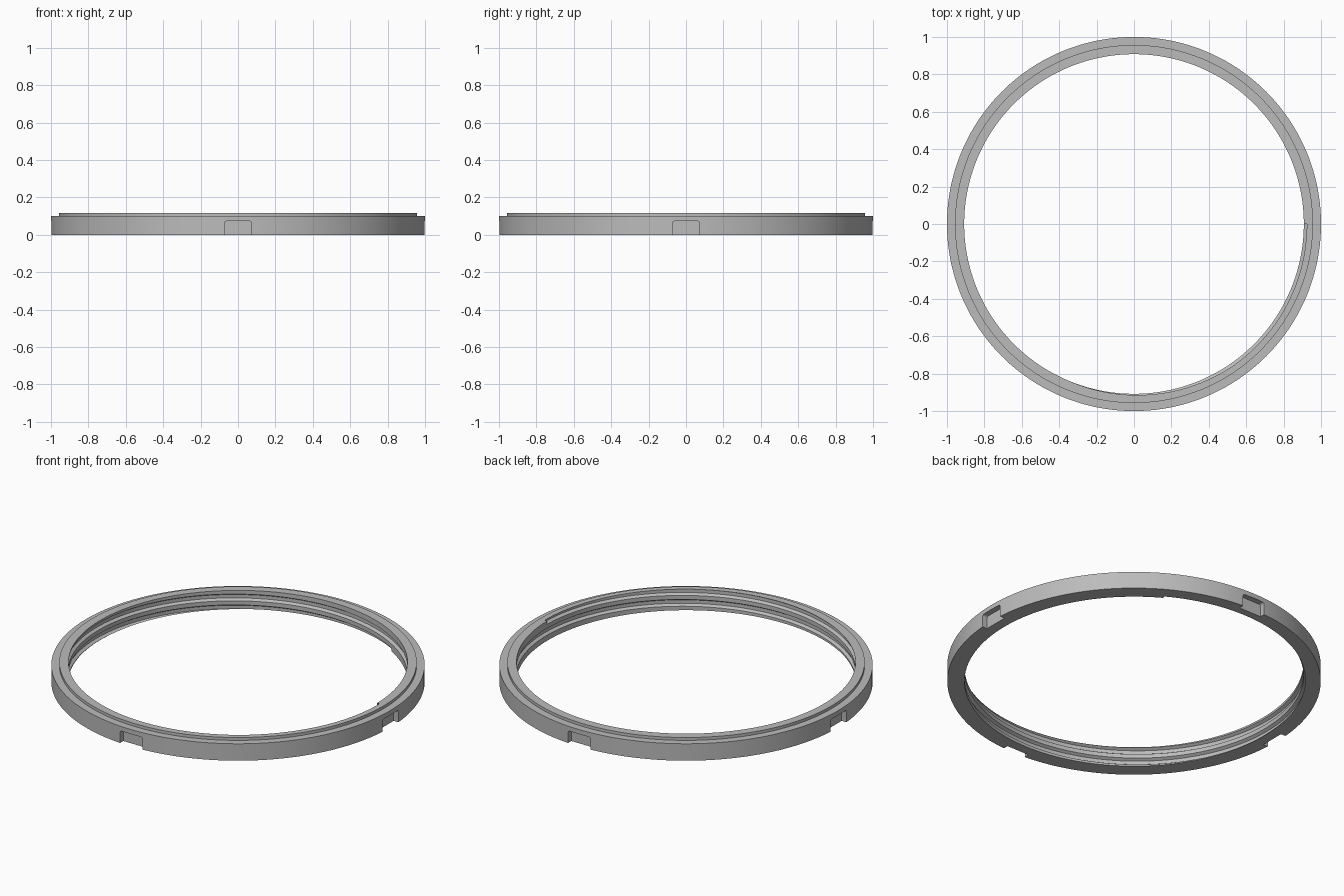
import bpy, bmesh
from math import sin, cos, pi, radians

if "Cube" in bpy.data.objects:
    bpy.data.objects.remove(bpy.data.objects["Cube"], do_unlink=True)

INNER, LIP, OUTER = 0.908, 0.957, 1.0
SHOULDER, TOP = 0.1, 0.117
SEGMENTS = 256

grey = bpy.data.materials.new("satin_grey")
grey.use_nodes = True
colour = (0.5, 0.5, 0.5, 1)
grey.diffuse_color = colour
grey.node_tree.nodes["Principled BSDF"].inputs["Base Color"].default_value = colour


def loft(name, sections, closed):
    """Skin a list of equal closed cross-sections, capped unless closed."""
    bm = bmesh.new()
    rings = [[bm.verts.new(p) for p in s] for s in sections]
    count = len(rings[0])
    pairs = list(zip(rings, rings[1:]))
    if closed:
        pairs.append((rings[-1], rings[0]))
    else:
        bm.faces.new(rings[0])
        bm.faces.new(rings[-1])
    for a, b in pairs:
        for i in range(count):
            j = (i + 1) % count
            bm.faces.new((a[i], a[j], b[j], b[i]))
    bmesh.ops.recalc_face_normals(bm, faces=bm.faces)
    mesh = bpy.data.meshes.new(name)
    bm.to_mesh(mesh)
    bm.free()
    mesh.materials.append(grey)
    obj = bpy.data.objects.new(name, mesh)
    bpy.context.collection.objects.link(obj)
    return obj


def polar(profile, angle, lift=0.0):
    return [(r * cos(angle), r * sin(angle), z + lift) for r, z in profile]


def carve(target, cutter):
    """Subtract the cutter from the target and discard it."""
    cutter.hide_render = True
    mod = target.modifiers.new("carve", "BOOLEAN")
    mod.operation = "DIFFERENCE"
    mod.solver = "EXACT"
    mod.object = cutter
    bpy.context.view_layer.objects.active = target
    bpy.ops.object.modifier_apply(modifier=mod.name)
    bpy.data.objects.remove(cutter, do_unlink=True)


# Ring body with a raised inner lip
body = [(INNER, 0), (OUTER, 0), (OUTER, SHOULDER), (LIP, SHOULDER), (LIP, TOP), (INNER, TOP)]
ring = loft("threaded_ring",
            [polar(body, 2 * pi * i / SEGMENTS) for i in range(SEGMENTS)], True)

# Helical thread groove, open at the bottom and top edges
PITCH, MOUTH, FLOOR, DEPTH = 0.064, 0.02, 0.01, 0.016
groove = [(INNER - 0.02, -MOUTH), (INNER, -MOUTH), (INNER + DEPTH, -FLOOR),
          (INNER + DEPTH, FLOOR), (INNER, MOUTH), (INNER - 0.02, MOUTH)]
start, end = radians(60), 4 * pi
steps = 440
sections = []
for i in range(steps + 1):
    a = start + (end - start) * i / steps
    sections.append(polar(groove, a, TOP + PITCH * (a - end) / (2 * pi)))
carve(ring, loft("thread_cutter", sections, False))

# Four wrench notches with rounded upper corners
HALF, HEIGHT, ROUND, BACK = 0.073, 0.073, 0.012, 0.967
outline = [(-HALF, -0.05), (HALF, -0.05)]
for side, first in ((1, 0), (-1, pi / 2)):
    for i in range(7):
        a = first + pi / 2 * i / 6
        outline.append((side * (HALF - ROUND) + ROUND * cos(a), HEIGHT - ROUND + ROUND * sin(a)))
for k in range(4):
    c, s = cos(k * pi / 2), sin(k * pi / 2)
    ends = [[(r * c - t * s, r * s + t * c, z) for t, z in outline] for r in (BACK, 1.1)]
    carve(ring, loft("notch_cutter", ends, False))

# Smooth round walls, crisp edges
bpy.ops.object.select_all(action="DESELECT")
ring.select_set(True)
bpy.context.view_layer.objects.active = ring
bpy.ops.object.shade_smooth_by_angle(angle=radians(25))
